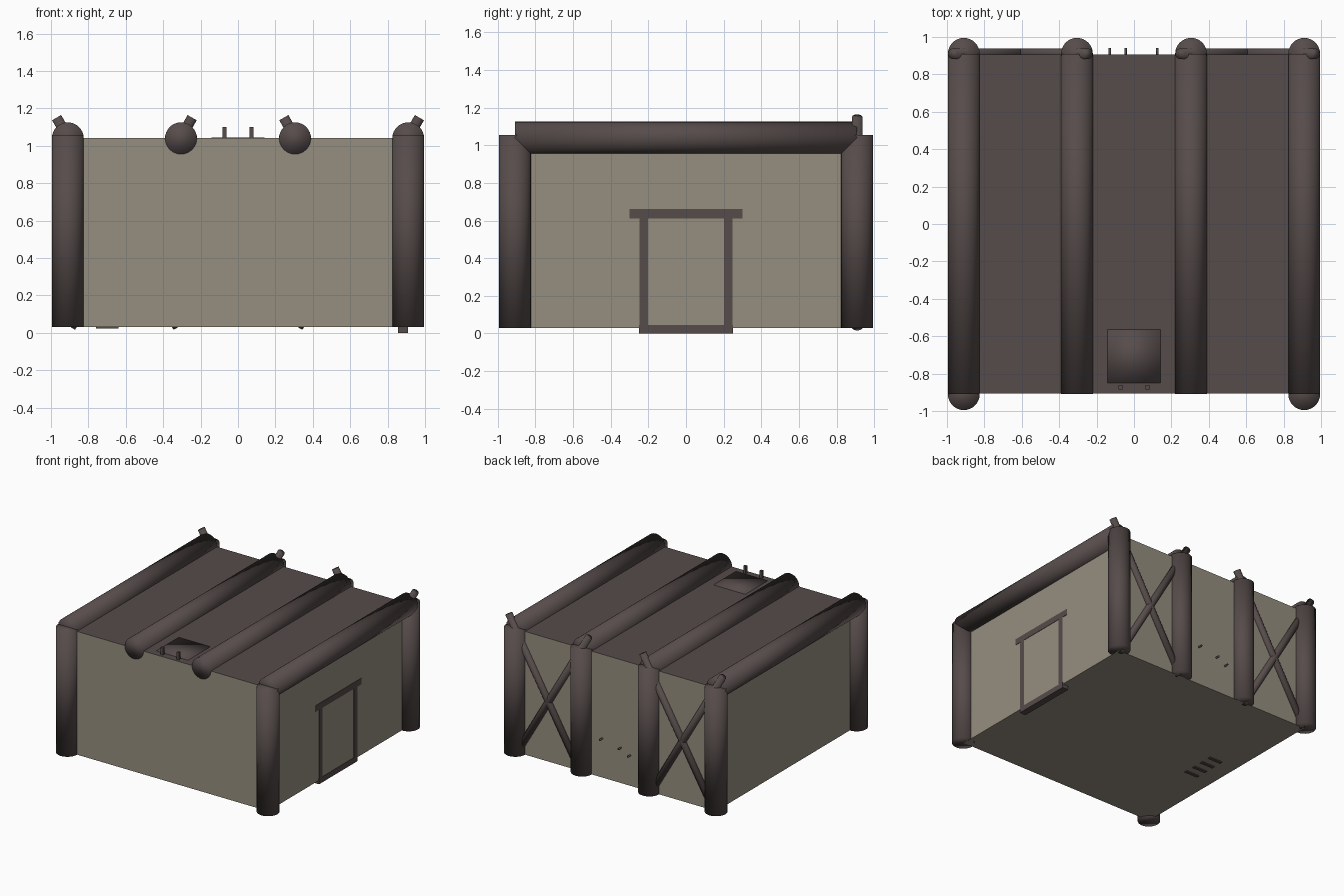
import bpy
import bmesh
from mathutils import Vector

cube = bpy.data.objects.get("Cube")
if cube:
    bpy.data.objects.remove(cube, do_unlink=True)


def material(name, rgb):
    mat = bpy.data.materials.new(name)
    mat.use_nodes = True
    mat.diffuse_color = (*rgb, 1)
    mat.node_tree.nodes["Principled BSDF"].inputs["Base Color"].default_value = (*rgb, 1)
    return mat


plaster = material("tan plaster", (0.305, 0.273, 0.216))
timber = material("dark timber", (0.092, 0.071, 0.069))


def finish(name, bm, mats, smooth):
    for face in bm.faces:
        face.smooth = smooth
    mesh = bpy.data.meshes.new(name)
    bm.to_mesh(mesh)
    bm.free()
    for mat in mats:
        mesh.materials.append(mat)
    obj = bpy.data.objects.new(name, mesh)
    bpy.context.collection.objects.link(obj)
    return obj


def box(name, low, high, mats=(timber,), smooth=False):
    low, high = Vector(low), Vector(high)
    bm = bmesh.new()
    bmesh.ops.create_cube(bm, size=1)
    bmesh.ops.scale(bm, vec=high - low, verts=bm.verts)
    bmesh.ops.translate(bm, vec=(low + high) / 2, verts=bm.verts)
    return finish(name, bm, mats, smooth)


def log(name, start, end, radius, sides=32):
    """Round timber between two points, softly shaded over its ends."""
    start, end = Vector(start), Vector(end)
    axis = end - start
    bm = bmesh.new()
    bmesh.ops.create_cone(bm, cap_ends=True, segments=sides, radius1=radius,
                          radius2=radius, depth=axis.length)
    obj = finish(name, bm, (timber,), True)
    obj.location = (start + end) / 2
    obj.rotation_euler = axis.to_track_quat("Z", "Y").to_euler()
    return obj


FLOOR, ROOF, WALL = 0.03, 1.04, 0.907
OUTER, INNER, R = 0.91, 0.305, 0.085

# Walls, with the roof face in timber colour
house = box("walls", (-WALL, -WALL, FLOOR), (WALL, WALL, ROOF), (plaster, timber))
for face in house.data.polygons:
    face.material_index = int(face.normal.z > 0.5)

# Roof logs and the posts under them
for x in (-OUTER, -INNER, INNER, OUTER):
    log("roof_log", (x, -0.91, ROOF), (x, 0.91, ROOF), R)
    log("back_post", (x, 0.91, FLOOR), (x, 0.91, 1.055), R)
for x in (-OUTER, OUTER):
    log("front_post", (x, -0.91, FLOOR), (x, -0.91, 1.055), R)

# Crossed braces on the back wall, tips showing above the roof
for side in (-1, 1):
    for top, bottom in ((0.97, 0.32), (0.245, 0.895)):
        log("back_brace", (side * top, 0.91, 1.15), (side * bottom, 0.91, 0.03), 0.028, 16)

# Roof hatch and its two pegs
box("roof_hatch", (-0.142, -0.85, ROOF - 0.02), (0.142, -0.565, ROOF + 0.004), smooth=True)
for x in (-0.073, 0.073):
    box("hatch_peg", (x - 0.011, -0.884, ROOF - 0.02), (x + 0.011, -0.862, 1.1))

# Doorway on the right wall
FACE = WALL + 0.003
box("door_lintel", (0.86, -0.3, 0.61), (FACE, 0.3, 0.66))
box("door_sill", (0.855, -0.25, 0), (FACE, 0.25, 0.045))
for y in (-0.225, 0.225):
    box("door_jamb", (0.86, y - 0.022, FLOOR), (FACE, y + 0.022, 0.63))

# Peg tips through the back wall
for x, z in ((0.125, 0.35), (-0.045, 0.32), (-0.13, 0.28)):
    log("wall_peg", (x, 0.88, z), (x, 0.94, z), 0.007, 8)

# Furniture feet showing under the floor
for i in range(4):
    y = -0.17 + i * 0.09
    box("floor_batten", (-0.76, y, 0.022), (-0.64, y + 0.025, 0.04))
